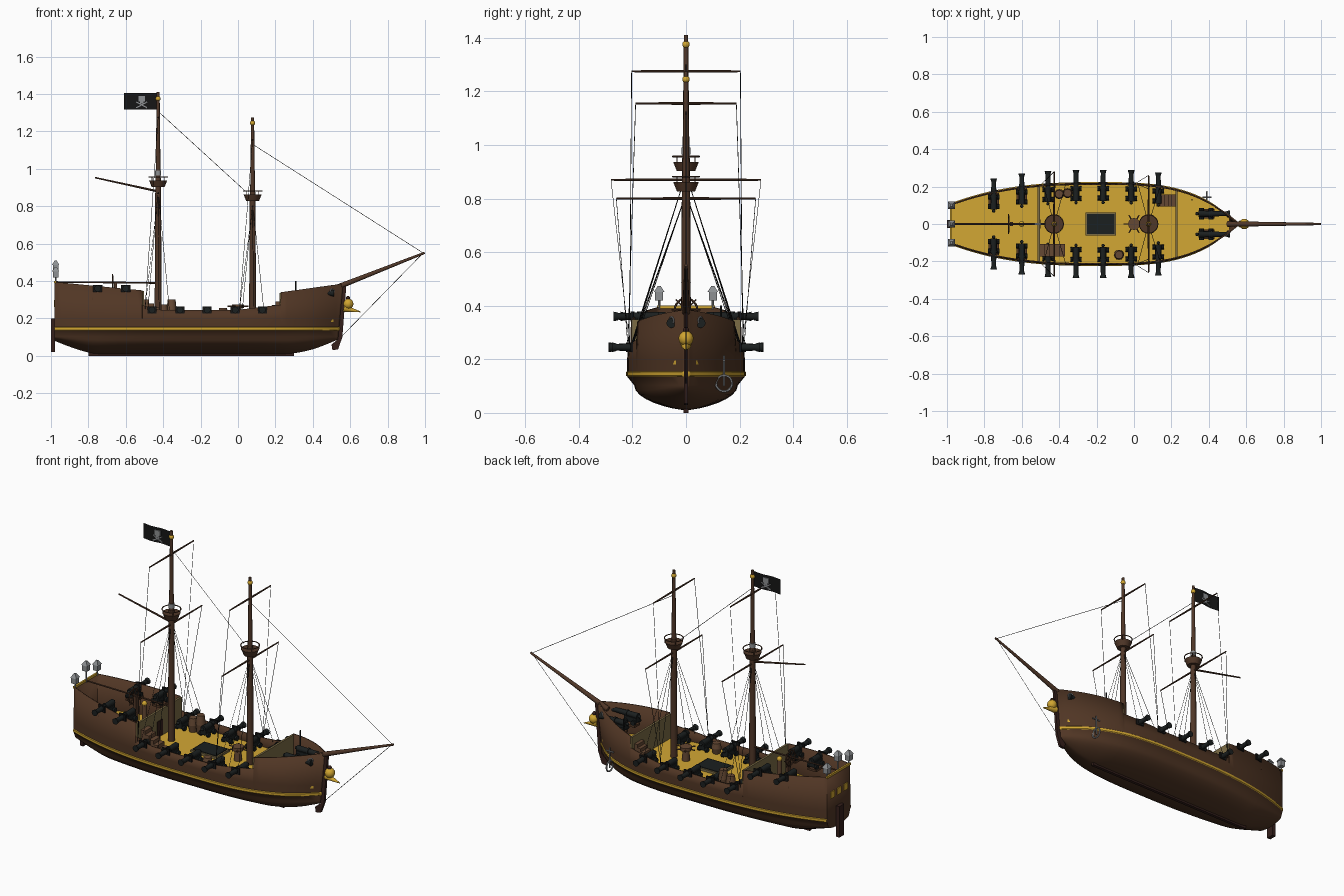
import bpy, bmesh, math
from mathutils import Vector, Matrix

if "Cube" in bpy.data.objects:
    bpy.data.objects.remove(bpy.data.objects["Cube"])


def material(name, r, g, b):
    m = bpy.data.materials.new(name)
    m.use_nodes = True
    m.diffuse_color = (r, g, b, 1)
    m.node_tree.nodes["Principled BSDF"].inputs["Base Color"].default_value = (r, g, b, 1)
    return m


BROWN = material("hull brown", .082, .037, .018)
MAST = material("mast brown", .08, .038, .021)
DARK = material("dark wood", .035, .014, .011)
GOLD = material("gold", .64, .38, .03)
DECK = material("deck yellow", .65, .39, .034)
OLIVE = material("olive tan", .2, .15, .06)
IRON = material("black iron", .011, .014, .014)
STEEL = material("grey steel", .27, .28, .29)
BLACK = material("tarred black", .008, .008, .008)
PLANK = material("plank brown", .13, .065, .033)

made = []


def finish(bm, name, *mats):
    bmesh.ops.recalc_face_normals(bm, faces=bm.faces)
    me = bpy.data.meshes.new(name)
    bm.to_mesh(me)
    bm.free()
    for m in mats:
        me.materials.append(m)
    ob = bpy.data.objects.new(name, me)
    bpy.context.collection.objects.link(ob)
    made.append(ob)
    return ob


def tube(bm, p, q, r1, r2=None, n=12):
    p, q = Vector(p), Vector(q)
    d = q - p
    mat = Matrix.Translation((p + q) / 2) @ d.to_track_quat('Z', 'Y').to_matrix().to_4x4()
    bmesh.ops.create_cone(bm, cap_ends=True, segments=n, radius1=r1,
                          radius2=r1 if r2 is None else r2, depth=d.length, matrix=mat)


def box(bm, c, s, rot=Matrix()):
    bmesh.ops.create_cube(bm, size=1, matrix=Matrix.Translation(c) @ rot @ Matrix.Diagonal((*s, 1)))


def ball(bm, c, r):
    bmesh.ops.create_uvsphere(bm, u_segments=14, v_segments=8, radius=r, matrix=Matrix.Translation(c))


def hoop(bm, c, r, t, axis, n=20):
    turn = Vector(axis).to_track_quat('Z', 'Y').to_matrix()
    pts = [Vector(c) + turn @ Vector((r * math.cos(i * math.tau / n), r * math.sin(i * math.tau / n), 0))
           for i in range(n)]
    for i in range(n):
        tube(bm, pts[i - 1], pts[i], t, n=6)


def single(maker, name, mat, *args, **kw):
    bm = bmesh.new()
    maker(bm, *args, **kw)
    return finish(bm, name, mat)


def prism(name, mat, points, offset):
    bm = bmesh.new()
    face = bm.faces.new([bm.verts.new(p) for p in points])
    up = bmesh.ops.extrude_face_region(bm, geom=[face])["geom"]
    bmesh.ops.translate(bm, vec=offset, verts=[v for v in up if isinstance(v, bmesh.types.BMVert)])
    finish(bm, name, mat)


# Hull shape rules
def half(x):
    if x < -.2:
        return .22 - .113 * ((-.2 - x) / .78) ** 2.6
    return max(.22 * (1 - ((x + .2) / .76) ** 3.3), .004)


def bottom(x):
    return .01 + .07 * (max(0, -.76 - x) / .22) ** 1.3 + .08 * (max(0, x - .25) / .31) ** 1.6


def rail(x):
    if x < -.511:
        return .35 + .045 * (-.51 - x) / .47
    if x < .229:
        return .246 + .025 * max(0, -.42 - x) / .09 + .028 * max(0, x) / .23
    return .34 + .046 * (x - .23) / .33


def section(x):
    w, zb, pts = half(x), bottom(x), []
    for i in range(9):
        a = i * math.pi / 16
        pts.append((w * .88 * math.sin(a) ** 1.4, zb + (.103 - zb) * (1 - math.cos(a))))
    pts += [(w, .136), (w + .004, .139), (w + .004, .152), (w, .155), (w, .2), (w * .98, rail(x))]
    rake = .1 * max(0, x - .4) / .16
    ring = [(-y, z) for y, z in reversed(pts[1:])] + pts
    return [(x + rake * (z - .3), y, z) for y, z in ring]


# Hull shell with a raised gold wale
stations = sorted([-.98 + .0335 * i for i in range(46)] + [-.512, -.51, .228, .23, .545, .56])
bm = bmesh.new()
rings = [[bm.verts.new(p) for p in section(x)] for x in stations]
for a, b in zip(rings, rings[1:]):
    for i in range(len(a) - 1):
        f = bm.faces.new((a[i], a[i + 1], b[i + 1], b[i]))
        if all(.135 < v.co.z < .16 for v in f.verts):
            f.material_index = 1
bm.faces.new(rings[0])
hull = finish(bm, "hull", BROWN, GOLD)
mod = hull.modifiers.new("planking", 'SOLIDIFY')
mod.thickness = .007
mod.offset = -1

# Deck, with bulkheads dividing it
xs = [-.972 + 1.482 * i / 32 for i in range(33)]
edge = [(x, half(x) - .006, .18) for x in xs]
prism("deck", DECK, edge + [(x, -y, z) for x, y, z in reversed(edge)], (0, 0, .015))
for name, x, top in (("aft", -.509, .348), ("fore", .227, .335)):
    single(box, name + "_bulkhead", OLIVE, (x, 0, (.19 + top) / 2), (.012, half(x) * 1.94, top - .19))
single(box, "cabin_door", DARK, (-.502, 0, .245), (.006, .05, .09))
single(box, "stern_rail", GOLD, (-.978, 0, .395), (.01, .215, .012))

# Keel, stem, rudder and stern windows
single(box, "keel", DARK, (-.25, 0, .009), (1.1, .018, .018))
stem = [(.535, .09), (.562, .385), (.58, .388), (.558, .1), (.535, .035), (.505, .03), (.5, .06)]
prism("stem", DARK, [(x, -.008, z) for x, z in stem], (0, .016, 0))
single(box, "rudder", DARK, (-.989, 0, .11), (.022, .045, .18))
bm = bmesh.new()
for y in (-.06, 0, .06):
    box(bm, (-.981, y, .28), (.008, .034, .038))
finish(bm, "stern_windows", GOLD)

# Stern lanterns
bm = bmesh.new()
for y, z in ((-.1, .42), (0, .455), (.1, .42)):
    tube(bm, (-.975, y, .385), (-.975, y, z), .004, n=6)
    box(bm, (-.975, y, z + .016), (.03, .03, .034))
    bmesh.ops.create_cone(bm, cap_ends=True, segments=4, radius1=.027, radius2=.008, depth=.022,
                          matrix=Matrix.Translation((-.975, y, z + .043)) @ Matrix.Rotation(math.pi / 4, 4, 'Z'))
finish(bm, "stern_lanterns", STEEL)


# Cannons on wheeled carriages
def cannon(name, pos, angle):
    bm = bmesh.new()
    tube(bm, (-.045, 0, 0), (.115, 0, 0), .017, .012)
    tube(bm, (.105, 0, 0), (.122, 0, 0), .014, .018)
    tube(bm, (.02, 0, 0), (.03, 0, 0), .019)
    ball(bm, (-.053, 0, 0), .009)
    box(bm, (-.005, 0, -.022), (.075, .036, .028))
    for x in (-.03, .022):
        for y in (-.024, .024):
            tube(bm, (x, y - .006, -.034), (x, y + .006, -.034), .014, n=10)
    bm.transform(Matrix.Translation(pos) @ Matrix.Rotation(angle, 4, 'Z'))
    finish(bm, name, IRON)


ports, shelves = bmesh.new(), bmesh.new()
for i, x in enumerate((-.75, -.6, -.46, -.31, -.165, -.015, .13)):
    z = .36 if x < -.5 else .245
    for side in (-1, 1):
        cannon(f"cannon_{i}_{'near' if side < 0 else 'far'}", (x, side * (half(x) - .052), z), side * math.pi / 2)
        slope = -side * math.atan((half(x - .02) - half(x + .02)) / .04)
        box(ports, (x, side * (half(x) - .001), z), (.048, .009, .036), Matrix.Rotation(slope, 4, 'Z'))
        if x < -.5:
            box(shelves, (x, side * (half(x) - .05), z - .054), (.056, .085, .012))
for side in (-1, 1):
    cannon(f"bow_cannon_{side}", (.39, side * .055, .335), 0)
    box(shelves, (.39, side * .055, .281), (.08, .05, .012))
finish(ports, "gun_ports", BLACK)
finish(shelves, "gun_shelves", BROWN)

# Masts, lookouts, yards and rigging
ropes = bmesh.new()


def line(p, q):
    tube(ropes, p, q, .0013, n=4)


def rig(name, x, top, nest, yards, truck):
    bm = bmesh.new()
    tube(bm, (x, 0, .19), (x, 0, nest + .05), .019, .015)
    tube(bm, (x, 0, nest + .05), (x, 0, top), .013, .008)
    finish(bm, name + "_mast", MAST)
    single(ball, name + "_mast_ball", GOLD, (x, 0, truck), .014)
    bm = bmesh.new()
    tube(bm, (x, 0, nest), (x, 0, nest + .035), .034, .048, 16)
    hoop(bm, (x, 0, nest + .055), .05, .003, (0, 0, 1))
    for i in range(4):
        a = (i + .5) * math.pi / 2
        p = (x + .047 * math.cos(a), .047 * math.sin(a))
        tube(bm, (*p, nest + .03), (*p, nest + .055), .002, n=5)
    finish(bm, name + "_lookout", MAST)
    bm = bmesh.new()
    for z, w in yards:
        for s in (-1, 1):
            tube(bm, (x, 0, z), (x, s * w, z), .0055, .0035, 8)
            line((x, s * w, z), (x - .07, s * half(x - .07), .25))
    finish(bm, name + "_yards", MAST)
    for s in (-1, 1):
        for dx in (-.055, .005, .06):
            line((x, 0, nest - .01), (x + dx, s * (half(x + dx) - .01), .245))


rig("main", -.427, 1.41, .902, ((1.275, .203), (.87, .28)), 1.375)
rig("fore", .078, 1.275, .827, ((1.155, .188), (.8, .26)), 1.245)
line((-.43, 0, 1.31), (.04, 0, .88))
line((.08, 0, 1.13), (.99, 0, .55))
line((.99, 0, .55), (.56, 0, .11))
finish(ropes, "rigging", BLACK)
single(tube, "lookout_lantern", STEEL, (-.427, 0, .965), (-.427, 0, .99), .016)
single(tube, "gaff", MAST, (-.43, 0, .88), (-.765, 0, .953), .006, .004, 8)
single(tube, "boom", MAST, (-.43, 0, .39), (-.975, 0, .395), .005, .004, 8)
single(tube, "bowsprit", MAST, (.5, 0, .355), (.998, 0, .551), .015, .006)

# Flag with a grey emblem
bm = bmesh.new()
bmesh.ops.create_grid(bm, x_segments=14, y_segments=2, size=.5)
for v in bm.verts:
    x, z = v.co.x, v.co.y
    v.co = (-.52 + x * .178, .003 * math.sin(x * 9), 1.362 + z * .088)
finish(bm, "flag", BLACK)
bm = bmesh.new()
box(bm, (-.515, 0, 1.375), (.036, .009, .03))
box(bm, (-.515, 0, 1.355), (.02, .009, .014))
for a in (-.5, .5):
    box(bm, (-.515, 0, 1.342), (.066, .008, .006), Matrix.Rotation(a, 4, 'Y'))
finish(bm, "flag_emblem", STEEL)

# Figurehead, hawse rings and anchor
bm = bmesh.new()
ball(bm, (.59, 0, .278), .028)
tube(bm, (.565, 0, .255), (.655, 0, .235), .02, .002)
finish(bm, "figurehead", GOLD)
single(ball, "figurehead_cap", DARK, (.588, 0, .308), .012)
bm = bmesh.new()
for s in (-1, 1):
    hoop(bm, (.503, s * .054, .345), .013, .003, (.8, s, 0), 12)
finish(bm, "hawse_rings", STEEL)
bm = bmesh.new()
tube(bm, (.39, .142, .1), (.39, .142, .215), .004, n=8)
hoop(bm, (.39, .142, .11), .03, .0045, (1, 0, 0))
tube(bm, (.365, .142, .195), (.415, .142, .195), .004, n=8)
finish(bm, "anchor", STEEL)
single(tube, "anchor_post", IRON, (.31, .13, .19), (.31, .13, .4), .004, n=8)

# Steering wheel and compass stand
bm = bmesh.new()
hoop(bm, (-.67, 0, .385), .042, .004, (1, 0, 0))
for i in range(4):
    d = Vector((0, math.cos(i * math.pi / 4), math.sin(i * math.pi / 4))) * .054
    tube(bm, Vector((-.67, 0, .385)) - d, Vector((-.67, 0, .385)) + d, .003, n=6)
box(bm, (-.655, 0, .29), (.016, .02, .2))
finish(bm, "steering_wheel", MAST)
single(tube, "compass_stand", PLANK, (-.6, 0, .19), (-.6, 0, .355), .014)
single(ball, "compass", GOLD, (-.6, 0, .362), .015)

# Cargo hatch and capstan
single(box, "hatch_frame", OLIVE, (-.178, 0, .2), (.165, .125, .016))
single(box, "hatch_cover", IRON, (-.178, 0, .205), (.148, .108, .014))
bm = bmesh.new()
tube(bm, (0, 0, .19), (0, 0, .255), .022, .018)
tube(bm, (0, 0, .255), (0, 0, .275), .032)
for i in range(3):
    d = Vector((math.cos(i * math.pi / 3), math.sin(i * math.pi / 3), 0)) * .055
    tube(bm, Vector((0, 0, .265)) - d, Vector((0, 0, .265)) + d, .004, n=6)
finish(bm, "capstan", PLANK)

# Barrels and stairs
for i, (x, y, h) in enumerate(((-.4, .16, .08), (-.355, .165, .105), (-.08, -.165, .06))):
    bm = bmesh.new()
    tube(bm, (x, y, .195), (x, y, .195 + h / 2), .021, .027)
    tube(bm, (x, y, .195 + h / 2), (x, y, .195 + h), .027, .021)
    finish(bm, f"barrel_{i}", PLANK)
for name, x0, x1, y, top in (("aft_stairs", -.37, -.503, -.14, .3), ("fore_stairs", .12, .221, .125, .29)):
    bm = bmesh.new()
    for i in range(5):
        h = (top - .195) * (i + 1) / 5
        box(bm, (x0 + (x1 - x0) * (i + .5) / 5, y, .195 + h / 2), (abs(x1 - x0) / 5, .065, h))
    finish(bm, name, PLANK)

# Smooth shading with sharp edges kept
bpy.ops.object.select_all(action='DESELECT')
for ob in made:
    ob.select_set(True)
bpy.context.view_layer.objects.active = hull
bpy.ops.object.shade_smooth_by_angle(angle=math.radians(35))
